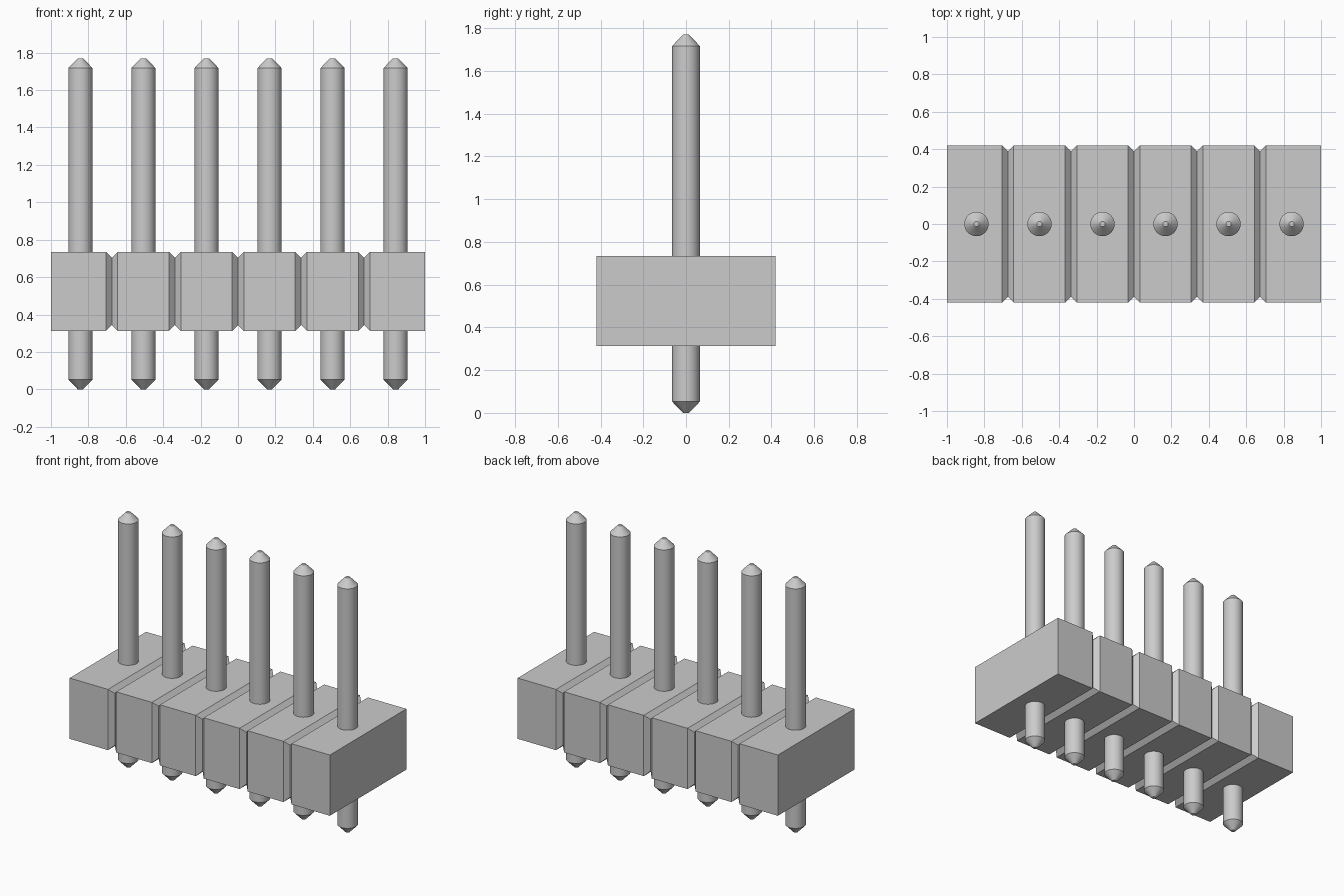
import bpy, bmesh, math

cube = bpy.data.objects.get("Cube")
if cube:
    bpy.data.objects.remove(cube, do_unlink=True)

PINS = 6
PITCH = 0.337
BOTTOM, TOP, HALF_DEPTH = 0.313, 0.735, 0.42
NOTCH = 0.031

grey = bpy.data.materials.new("light_grey")
grey.use_nodes = True
grey.diffuse_color = (0.6, 0.6, 0.6, 1)
grey.node_tree.nodes["Principled BSDF"].inputs["Base Color"].default_value = (0.6, 0.6, 0.6, 1)


def loft(name, rings):
    """Skin a list of closed rings and cap both ends."""
    bm = bmesh.new()
    loops = [[bm.verts.new(p) for p in ring] for ring in rings]
    n = len(loops[0])
    for a, b in zip(loops, loops[1:]):
        for i in range(n):
            j = (i + 1) % n
            bm.faces.new((a[i], a[j], b[j], b[i]))
    bm.faces.new(loops[0])
    bm.faces.new(loops[-1])
    bmesh.ops.recalc_face_normals(bm, faces=bm.faces)
    mesh = bpy.data.meshes.new(name)
    bm.to_mesh(mesh)
    bm.free()
    mesh.materials.append(grey)
    obj = bpy.data.objects.new(name, mesh)
    bpy.context.collection.objects.link(obj)
    return obj


def block_section(x, inset=0.0):
    y, lo, hi = HALF_DEPTH - inset, BOTTOM + inset, TOP - inset
    return [(x, -y, lo), (x, y, lo), (x, y, hi), (x, -y, hi)]


def circle(r, z, sides=32):
    return [(r * math.cos(t), r * math.sin(t), z)
            for t in (2 * math.pi * i / sides for i in range(sides))]


# Housing: one block with V grooves running all round between the pins
sections = [block_section(-1)]
for i in range(1, PINS):
    x = (i - PINS / 2) * PITCH
    sections += [block_section(x - NOTCH), block_section(x, NOTCH), block_section(x + NOTCH)]
sections.append(block_section(1))
loft("housing", sections)

# Pins: round rods with chamfered points at both ends
profile = [(0.014, 0), (0.065, 0.053), (0.065, 1.717), (0.014, 1.77)]
for i in range(PINS):
    pin = loft(f"pin_{i + 1}", [circle(r, z) for r, z in profile])
    pin.location.x = (i - (PINS - 1) / 2) * PITCH
    bpy.ops.object.select_all(action='DESELECT')
    pin.select_set(True)
    bpy.context.view_layer.objects.active = pin
    bpy.ops.object.shade_smooth_by_angle(angle=math.radians(30))
